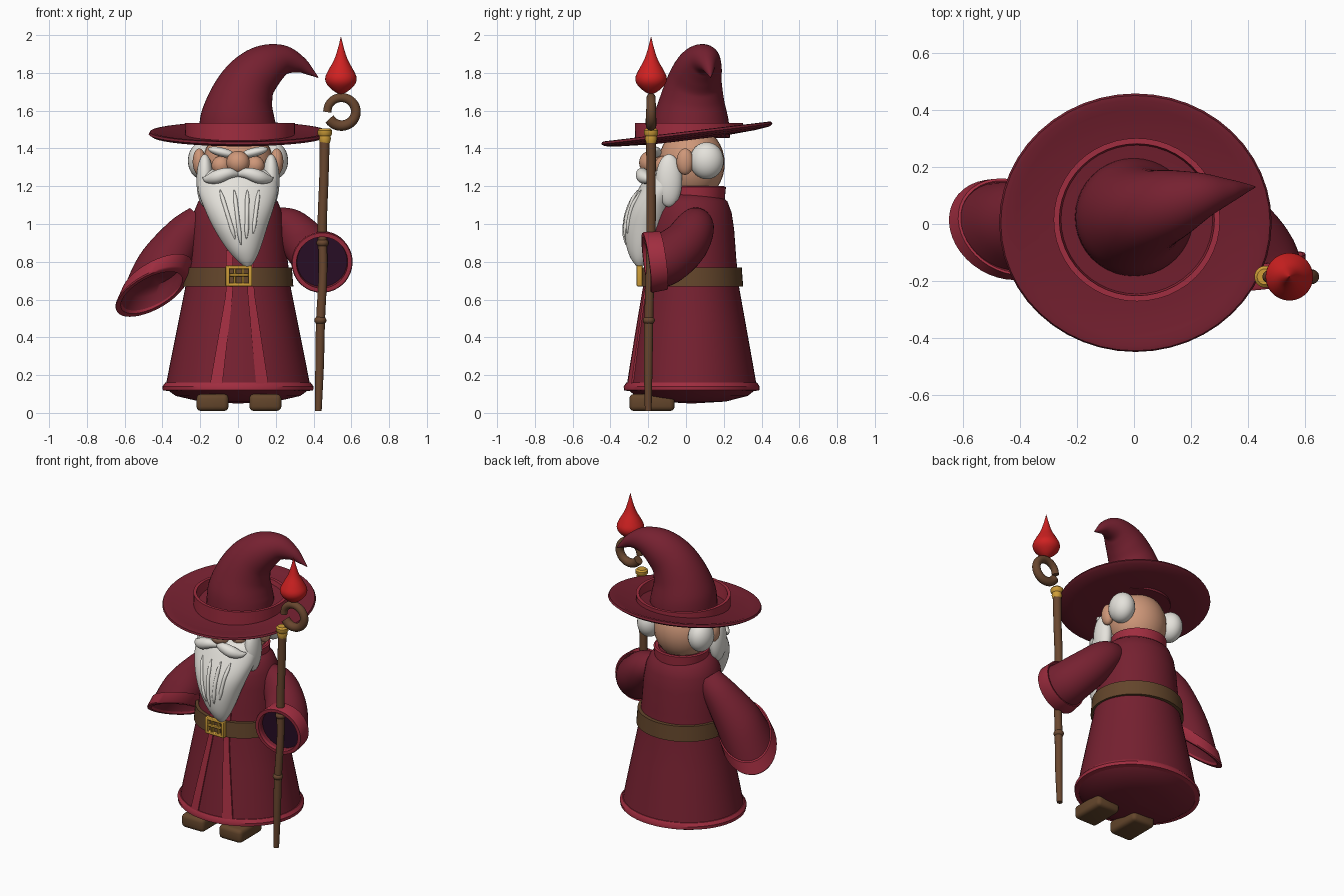
import bpy, bmesh, math
from mathutils import Vector, Euler

if "Cube" in bpy.data.objects:
    bpy.data.objects.remove(bpy.data.objects["Cube"])


def material(name, *rgb):
    m = bpy.data.materials.new(name)
    m.use_nodes = True
    m.diffuse_color = (*rgb, 1)
    m.node_tree.nodes["Principled BSDF"].inputs["Base Color"].default_value = (*rgb, 1)
    return m


ROBE = material("wine cloth", .18, .015, .03)
TRIM = material("crimson trim", .35, .026, .05)
HAIR = material("white hair", .78, .76, .71)
SKIN = material("skin", .62, .31, .19)
WOOD = material("brown wood", .14, .062, .028)
LEATHER = material("brown leather", .125, .06, .024)
GOLD = material("gold", .62, .34, .04)
FLAME = material("flame red", .62, .015, .015)
LINING = material("dark lining", .024, .005, .022)


def finish(name, bm, mat, angle=40):
    bmesh.ops.recalc_face_normals(bm, faces=bm.faces)
    me = bpy.data.meshes.new(name)
    bm.to_mesh(me)
    bm.free()
    me.materials.append(mat)
    ob = bpy.data.objects.new(name, me)
    bpy.context.collection.objects.link(ob)
    bpy.ops.object.select_all(action='DESELECT')
    ob.select_set(True)
    bpy.context.view_layer.objects.active = ob
    bpy.ops.object.shade_smooth_by_angle(angle=math.radians(angle))
    return ob


def loft(name, rings, mat, closed=False, angle=40):
    """Skin a list of point rings; cap the ends or join them in a loop."""
    bm = bmesh.new()
    vs = [[bm.verts.new(p) for p in r] for r in rings]
    pairs = list(zip(vs, vs[1:])) + ([(vs[-1], vs[0])] if closed else [])
    for a, b in pairs:
        for i in range(len(a)):
            j = (i + 1) % len(a)
            bm.faces.new((a[i], a[j], b[j], b[i]))
    if not closed:
        bm.faces.new(vs[0])
        bm.faces.new(vs[-1])
    return finish(name, bm, mat, angle)


def ellipse(c, u, v, n=40):
    c, u, v = Vector(c), Vector(u), Vector(v)
    return [c + u * math.cos(2 * math.pi * i / n) + v * math.sin(2 * math.pi * i / n) for i in range(n)]


def flat(x, y, z, rx, ry, n=48):
    return ellipse((x, y, z), (rx, 0, 0), (0, ry, 0), n)


def lathe(name, profile, mat, x=0, y=0, squash=1, closed=False, angle=40):
    return loft(name, [flat(x, y, z, r, r * squash) for r, z in profile], mat, closed, angle)


def spline(keys, steps=6):
    """Catmull-Rom through tuples of any length."""
    out = []
    for i in range(len(keys) - 1):
        a, b, c, d = keys[max(i - 1, 0)], keys[i], keys[i + 1], keys[min(i + 2, len(keys) - 1)]
        for s in range(steps):
            t = s / steps
            out.append([q + t / 2 * (r - p + t * (2 * p - 5 * q + 4 * r - w + t * (3 * (q - r) + w - p)))
                        for p, q, r, w in zip(a, b, c, d)])
    return out + [list(keys[-1])]


def frames(points):
    """(centre, u, v) across a path of x, y, z, radius."""
    out, ref = [], None
    for i, p in enumerate(points):
        t = (Vector(points[min(i + 1, len(points) - 1)][:3]) - Vector(points[max(i - 1, 0)][:3])).normalized()
        if ref is None:
            ref = t.orthogonal()
        ref = (ref - t * ref.dot(t)).normalized()
        out.append((Vector(p[:3]), ref * p[3], t.cross(ref) * p[3]))
    return out


def tube(name, keys, mat, steps=6, n=20):
    return loft(name, [ellipse(*f, n) for f in frames(spline(keys, steps))], mat)


def ball(name, loc, size, mat, rot=(0, 0, 0)):
    bm = bmesh.new()
    bmesh.ops.create_uvsphere(bm, u_segments=28, v_segments=18, radius=1)
    bmesh.ops.scale(bm, vec=size, verts=bm.verts)
    bmesh.ops.rotate(bm, matrix=Euler(rot).to_matrix(), verts=bm.verts)
    bmesh.ops.translate(bm, vec=loc, verts=bm.verts)
    return finish(name, bm, mat)


def box(name, loc, size, mat, bevel):
    bm = bmesh.new()
    bmesh.ops.create_cube(bm, size=1)
    bmesh.ops.scale(bm, vec=size, verts=bm.verts)
    bmesh.ops.bevel(bm, geom=bm.edges[:], offset=bevel, segments=3, profile=.5, affect='EDGES')
    bmesh.ops.translate(bm, vec=loc, verts=bm.verts)
    return finish(name, bm, mat)


# Robe, hem, belt and collar
ROBE_Y, SQUASH = .03, .9
robe = [(.01, .05), (.2, .06), (.33, .09), (.385, .13), (.36, .26), (.32, .46), (.28, .66),
        (.262, .82), (.25, .97), (.235, 1.06), (.21, 1.12), (.16, 1.16)]
lathe("robe", robe, ROBE, y=ROBE_Y, squash=SQUASH)
lathe("hem_trim", [(.37, .115), (.398, .12), (.4, .14), (.385, .16), (.365, .16)], TRIM,
      y=ROBE_Y, squash=SQUASH, closed=True)
lathe("belt", [(.25, .67), (.293, .67), (.285, .77), (.25, .77)], LEATHER, y=ROBE_Y, squash=.93, closed=True)
lathe("collar", [(.14, 1.12), (.168, 1.125), (.175, 1.195), (.165, 1.2), (.145, 1.195)], TRIM,
      y=.045, squash=.95, closed=True)


def robe_front(x, z):
    for (r0, z0), (r1, z1) in zip(robe, robe[1:]):
        if z0 <= z <= z1:
            r = r0 + (r1 - r0) * (z - z0) / (z1 - z0)
            return ROBE_Y - SQUASH * math.sqrt(r * r - x * x)


# Front robe stripes
for name, low, high in (("right_stripe", -.117, -.045), ("left_stripe", .13, .068)):
    rings = []
    for i in range(19):
        z = .14 + .04 * i
        t = min(1, (z - .14) / .5)
        x, w = low + (high - low) * t, .033 - .015 * t
        rings.append([(px, robe_front(px, z) + d, z) for px, d in
                      ((x - w, -.008), (x + w, -.008), (x + w, .001), (x - w, .001))])
    loft(name, rings, TRIM, angle=30)

# Buckle
for side in (-1, 1):
    box("buckle_upright", (.005 + .06 * side, -.246, .725), (.02, .03, .11), GOLD, .005)
    box("buckle_bar", (.005, -.248, .725 + .046 * side), (.12, .025, .018), GOLD, .005)
    box("buckle_inner_bar", (.005 + .022 * side, -.248, .725), (.012, .02, .09), GOLD, .004)
box("buckle_prong", (.005, -.252, .73), (.1, .02, .014), GOLD, .004)

# Shoes
for side in (-1, 1):
    box("shoe", (.005 + .14 * side, -.18, .055), (.17, .24, .09), LEATHER, .025)


# Bell sleeves with hollow ends and cuffs
def scaled(ring, s, back=(0, 0, 0)):
    c, u, v = (Vector(q) for q in ring)
    return ellipse(c + Vector(back), u * s, v * s)


def sleeve(side, outer, back):
    end, back = outer[-1], Vector(back)
    rings = [ellipse(*r) for r in outer] + [scaled(end, .9), scaled(end, .84, back), scaled(end, .7, back * 1.5)]
    loft(side + "_sleeve", rings, ROBE)
    cuff = [scaled(end, .88, back * .6), scaled(end, .98, back), scaled(end, 1.03, back),
            scaled(end, 1.07), scaled(end, 1.04, back * -.12), scaled(end, .9, back * -.12)]
    loft(side + "_cuff", cuff, TRIM, closed=True)


right_arm = [(-.19, .04, 1.03, .065, 0, -.055, 0, -.08, 0), (-.28, .035, .95, .09, 0, -.055, 0, -.11, 0),
             (-.38, .01, .81, .145, 0, -.02, .02, -.14, .05), (-.455, -.02, .645, .178, 0, .055, .035, -.165, .11)]
sleeve("right", [(k[:3], k[3:6], k[6:]) for k in spline(right_arm)], (.025, .01, .07))
left_arm = [(.17, .05, 1.02, .07), (.27, .045, .98, .105), (.36, -.01, .89, .125),
            (.43, -.11, .815, .14), (.445, -.2, .797, .152)]
left_rings = frames(spline(left_arm))
sleeve("left", left_rings, (0, .08, .01))
loft("left_sleeve_lining", [scaled(left_rings[-1], .89, (0, y, .005)) for y in (.03, .038)], LINING)

# Head and face
ball("head", (0, .03, 1.32), (.185, .175, .2), SKIN)
ball("nose", (0, -.19, 1.325), (.062, .058, .062), SKIN)
for s in (-1, 1):
    ball("ear", (.205 * s, -.005, 1.33), (.035, .045, .07), SKIN)
    ball("hair_tuft", (.19 * s, .11, 1.335), (.075, .09, .098), HAIR)
    ball("sideburn", (.175 * s, -.09, 1.23), (.045, .07, .14), HAIR)
    ball("cheek", (.09 * s, -.12, 1.31), (.05, .045, .05), SKIN)
    ball("eyebrow", (.085 * s, -.165, 1.38), (.075, .035, .024), HAIR, (0, -.25 * s, 0))
    tube("moustache", [(0, -.215, 1.262, .012), (.05 * s, -.232, 1.268, .03), (.11 * s, -.225, 1.25, .036),
                       (.16 * s, -.2, 1.238, .022), (.185 * s, -.175, 1.245, .004)], HAIR)

# Beard: x, y, z and half sizes
beard = spline([(0, -.09, 1.29, .15, .06), (0, -.1, 1.265, .2, .1), (0, -.13, 1.18, .212, .125),
                (.005, -.18, 1.08, .182, .125), (.012, -.21, .98, .142, .115), (.027, -.23, .88, .095, .085),
                (.042, -.243, .81, .05, .045), (.052, -.245, .765, .006, .006)])
loft("beard", [flat(*k) for k in beard], HAIR)


def beard_front(x, z):
    k = min(beard, key=lambda q: abs(q[2] - z))
    return k[1] - k[4] * math.sqrt(max(0, 1 - ((x - k[0]) / k[3]) ** 2))


for x0, x1, z1 in ((-.095, -.015, .92), (-.02, .015, .89), (.05, .045, .92), (.11, .08, .95)):
    points = []
    for i in range(7):
        t = i / 6
        x, z = x0 + (x1 - x0) * t, 1.18 + (z1 - 1.18) * t
        points.append((x, beard_front(x, z), z, .003 if i in (0, 6) else .011))
    tube("beard_strand", points, HAIR, 3, 10)

# Hat: tilted brim, band, drooping cone
TILT, BRIM_Z = .12, 1.472
brim = lathe("hat_brim", [(.01, -.03), (.2, -.028), (.38, -.018), (.46, -.008), (.478, .004), (.472, .016),
                          (.455, .018), (.42, .008), (.25, 0), (.01, 0)], ROBE, squash=.955)
brim.location = (.005, .005, BRIM_Z)
brim.rotation_euler.x = math.atan(TILT)
band_rings = []
for r, top in ((.265, 0), (.29, 0), (.292, 1), (.272, 1)):
    band_rings.append([(p.x, p.y, 1.535 if top else BRIM_Z - .01 + TILT * p.y)
                       for p in flat(.01, .015, 0, r, r * .98)])
loft("hat_band", band_rings, TRIM, closed=True)
tube("hat_cone", [(0, .025, 1.46, .208), (0, .027, 1.56, .198), (.022, .035, 1.67, .168), (.07, .05, 1.765, .142),
                  (.15, .075, 1.835, .118), (.24, .1, 1.865, .083), (.325, .115, 1.845, .046),
                  (.385, .125, 1.805, .02), (.425, .13, 1.775, .002)], ROBE, n=40)

# Staff with knots, ferrule, curl and flame
STAFF_Y = -.185
tube("staff", [(.425, -.2, .01, .018), (.432, -.2, .25, .023), (.437, -.197, .49, .024), (.45, -.19, .75, .023),
               (.446, -.185, 1.0, .025), (.455, STAFF_Y, 1.25, .025), (.46, STAFF_Y, 1.5, .027)], WOOD)
for x, y, z in ((.436, -.197, .49), (.448, -.187, .9)):
    ball("staff_knot", (x, y, z), (.032, .032, .024), WOOD)
lathe("ferrule", [(.026, 1.43), (.032, 1.45), (.03, 1.465), (.038, 1.475), (.038, 1.495), (.028, 1.505)],
      GOLD, x=.46, y=STAFF_Y)
curl = []
for i in range(13):
    a = math.radians(212 + 27.5 * i)
    curl.append((.548 + .076 * math.cos(a), STAFF_Y, 1.595 + .074 * math.sin(a), .029 - .0006 * i))
tube("staff_curl", curl, WOOD, 4)
flame = spline([(.003, 1.685), (.04, 1.705), (.075, 1.74), (.083, 1.775), (.066, 1.815),
                (.036, 1.87), (.016, 1.93), (.001, 1.99)], 4)
lathe("flame", flame, FLAME, x=.545, y=STAFF_Y)
